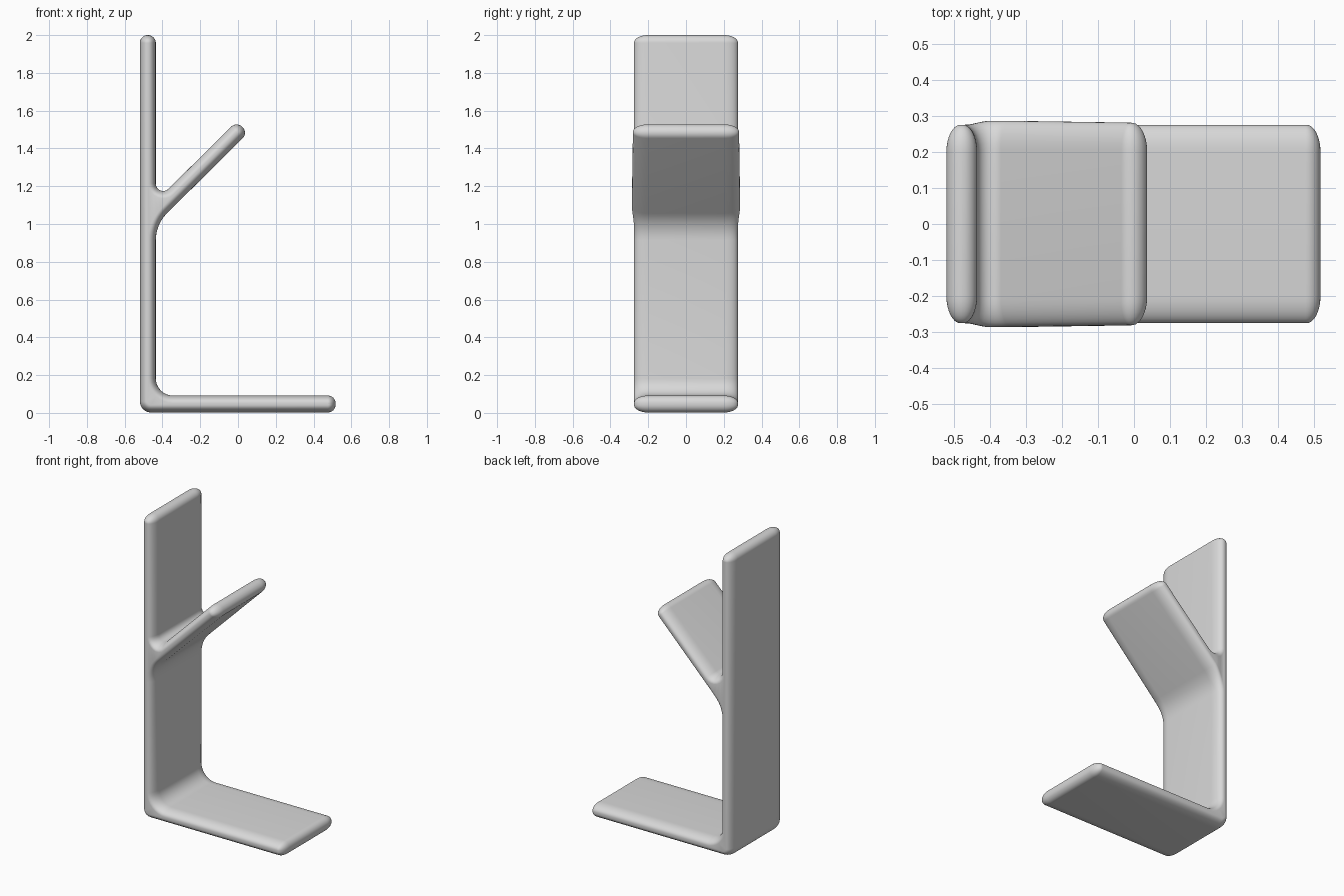
import bpy, bmesh, math
from mathutils import Vector
from mathutils.geometry import delaunay_2d_cdt

cube = bpy.data.objects.get("Cube")
if cube:
    bpy.data.objects.remove(cube, do_unlink=True)

grey = bpy.data.materials.new("soft grey")
grey.use_nodes = True
colour = (0.69, 0.69, 0.69, 1)
grey.diffuse_color = colour
grey.node_tree.nodes["Principled BSDF"].inputs["Base Color"].default_value = colour

# Side profile: x, z, fillet radius; counter-clockwise from the heel
TIP = 0.0415
CORNERS = [
    (-0.52, 0.002, 0.06), (0.517, 0.002, TIP), (0.517, 0.092, TIP),   # foot
    (-0.435, 0.092, 0.09), (-0.435, 0.998, 0.2),                      # upright, inner side
    (0.054, 1.483, TIP), (-0.007, 1.544, TIP), (-0.435, 1.12, 0.039), # sloping arm
    (-0.435, 2.0, TIP), (-0.52, 2.0, TIP),                            # upright top
]
STEPS = 8


def outline(inset):
    """Filleted profile, shrunk inwards by the given distance."""
    points = []
    count = len(CORNERS)
    for i, (x, z, radius) in enumerate(CORNERS):
        p = Vector((x, z))
        before = (p - Vector(CORNERS[i - 1][:2])).normalized()
        after = (Vector(CORNERS[(i + 1) % count][:2]) - p).normalized()
        n1 = Vector((-before.y, before.x))
        n2 = Vector((-after.y, after.x))
        miter = (n1 + n2) / (1 + n1.dot(n2))
        side = 1 if before.x * after.y > before.y * after.x else -1
        # the arc centre does not move when the profile is inset
        centre = p + miter * radius * side
        r = radius - side * inset
        start = math.atan2(-side * n1.y, -side * n1.x)
        sweep = side * math.acos(max(-1, min(1, before.dot(after))))
        for k in range(STEPS + 1):
            a = start + sweep * k / STEPS
            points.append(centre + r * Vector((math.cos(a), math.sin(a))))
    return points


def widen(x, z):
    """The sloping arm is slightly wider than the upright."""
    if not 0.9 < z < 1.6:
        return 1.0
    root = min(1, max(0, (x + 0.46) / 0.05))
    end = min(1, max(0, (0.04 - x) / 0.09))
    return 1 + 0.04 * root * end


# Rounded slab body: stacked profiles across the width
bm = bmesh.new()
half = [(0.039 * (1 - math.cos(t)), 0.2 + 0.075 * math.sin(t))
        for t in (math.pi / 2 * k / 8 for k in range(9))]
layers = [(d, -y) for d, y in reversed(half)] + half
rings = [[bm.verts.new((p.x, y * widen(p.x, p.y), p.y)) for p in outline(d)]
         for d, y in layers]
for low, high in zip(rings, rings[1:]):
    for i in range(len(low)):
        j = (i + 1) % len(low)
        bm.faces.new((low[i], low[j], high[j], high[i]))

# Narrow end strips that close both sides
rim = outline(half[-1][0])
edges = [(i, (i + 1) % len(rim)) for i in range(len(rim))]
triangles = delaunay_2d_cdt(rim, edges, [], 1, 1e-7)[2]
for ring in (rings[0], rings[-1]):
    for tri in triangles:
        bm.faces.new([ring[i] for i in tri])
bmesh.ops.recalc_face_normals(bm, faces=bm.faces)

mesh = bpy.data.meshes.new("branched_stand")
bm.to_mesh(mesh)
bm.free()
mesh.materials.append(grey)
stand = bpy.data.objects.new("branched_stand", mesh)
bpy.context.collection.objects.link(stand)
bpy.context.view_layer.objects.active = stand
stand.select_set(True)
bpy.ops.object.shade_smooth_by_angle(angle=math.radians(40))
